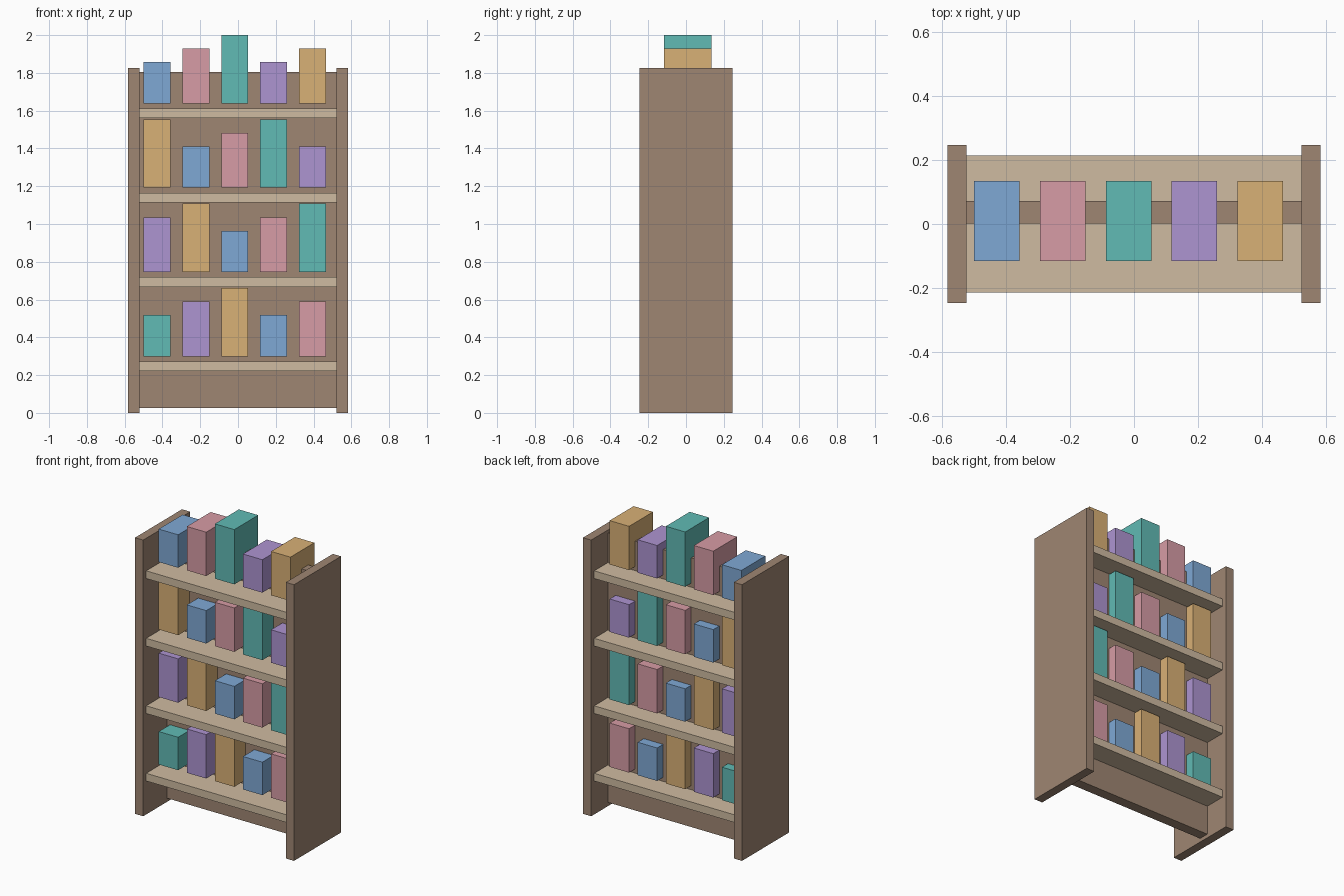
import bpy

if "Cube" in bpy.data.objects:
    bpy.data.objects.remove(bpy.data.objects["Cube"])


def material(name, rgb):
    # display colour (0-255) to linear diffuse colour
    mat = bpy.data.materials.new(name)
    mat.diffuse_color = [(c / 255) ** 2.2 for c in rgb] + [1.0]
    mat.use_nodes = True
    mat.node_tree.nodes["Principled BSDF"].inputs["Base Color"].default_value = mat.diffuse_color
    return mat


def box(name, x, y, z, mat):
    # box from (min, max) ranges
    bpy.ops.mesh.primitive_cube_add(size=1, location=[sum(r) / 2 for r in (x, y, z)])
    obj = bpy.context.object
    obj.name = name
    obj.scale = [r[1] - r[0] for r in (x, y, z)]
    bpy.ops.object.transform_apply(location=False, rotation=False, scale=True)
    obj.data.materials.append(mat)
    return obj


wood = material("wood", (157, 133, 114))
shelf_wood = material("shelf_wood", (206, 186, 160))
covers = {
    "blue": material("blue_cover", (126, 167, 212)),
    "pink": material("pink_cover", (214, 155, 164)),
    "teal": material("teal_cover", (97, 185, 179)),
    "violet": material("violet_cover", (172, 147, 208)),
    "gold": material("gold_cover", (216, 175, 117)),
}

# Side panels and central divider panel
box("left_side", (-0.582, -0.522), (-0.246, 0.246), (0, 1.827), wood)
box("right_side", (0.522, 0.582), (-0.246, 0.246), (0, 1.827), wood)
box("back_panel", (-0.522, 0.522), (0.002, 0.071), (0.025, 1.806), wood)

# Shelves, each with a row of books hovering just above it
names = ["teal", "violet", "gold", "blue", "pink"]
size_steps = [
    [0, 1, 2, 0, 1],
    [1, 2, 0, 1, 2],
    [2, 0, 1, 2, 0],
    [0, 1, 2, 0, 1],
]
for row, steps in enumerate(size_steps):
    z = 0.221 + 0.4465 * row
    box(f"shelf_{row + 1}", (-0.522, 0.522), (-0.214, 0.214), (z, z + 0.051), shelf_wood)
    base = z + 0.078
    for col, step in enumerate(steps):
        x = -0.428 + 0.2055 * col
        colour = names[(col + row) % 5]
        height = 0.218 + 0.0722 * step
        if (row, col) == (3, 4):
            height = 0.29
        box(f"book_{row + 1}_{col + 1}", (x - 0.071, x + 0.071), (-0.116, 0.134),
            (base, base + height), covers[colour])
